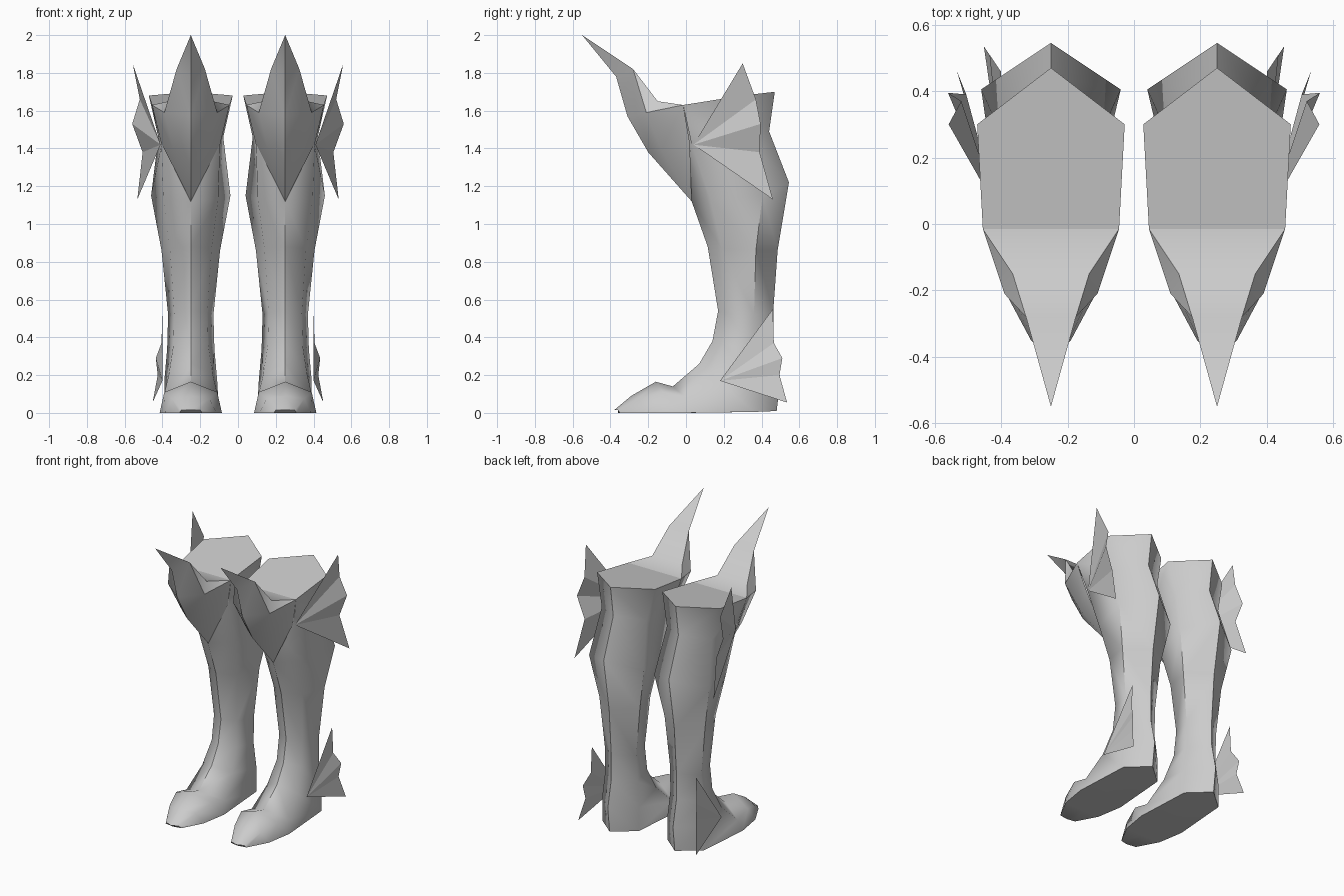
import bpy, bmesh, math

mat = bpy.data.materials.new("plain grey")
mat.diffuse_color = (0.6, 0.6, 0.6, 1)
CX = 0.25  # centre of each boot


def make(name, verts, faces, side, smooth):
    """Mesh part, mirrored to the given side (+1 right, -1 left)."""
    bm = bmesh.new()
    vs = [bm.verts.new((side * x, y, z)) for x, y, z in verts]
    for f in faces:
        bm.faces.new([vs[i] for i in f])
    bmesh.ops.recalc_face_normals(bm, faces=bm.faces)
    me = bpy.data.meshes.new(name)
    bm.to_mesh(me)
    bm.free()
    me.materials.append(mat)
    ob = bpy.data.objects.new(name, me)
    bpy.context.collection.objects.link(ob)
    if smooth:
        bpy.ops.object.select_all(action='DESELECT')
        ob.select_set(True)
        bpy.context.view_layer.objects.active = ob
        bpy.ops.object.shade_smooth_by_angle(angle=math.radians(smooth))
    return ob


# Boot rings from rim to toe: front (y, z), front side (w, y, z), back side (w, y, z), back (y, z)
RINGS = [
    ((-0.015, 1.63), (0.205, -0.015, 1.63), (0.222, 0.30, 1.68), (0.47, 1.70)),
    ((-0.03, 1.42), (0.155, 0.03, 1.42), (0.172, 0.32, 1.46), (0.44, 1.49)),
    ((0.03, 1.12), (0.145, 0.13, 1.13), (0.21, 0.405, 1.15), (0.545, 1.22)),
    ((0.115, 0.88), (0.11, 0.19, 0.87), (0.155, 0.37, 0.86), (0.485, 0.86)),
    ((0.17, 0.54), (0.088, 0.22, 0.53), (0.12, 0.36, 0.52), (0.462, 0.54)),
    ((0.14, 0.38), (0.092, 0.20, 0.36), (0.125, 0.35, 0.34), (0.462, 0.36)),
    ((0.07, 0.26), (0.115, 0.13, 0.21), (0.14, 0.36, 0.17), (0.50, 0.18)),
    ((-0.07, 0.14), (0.145, 0.00, 0.08), (0.14, 0.36, 0.005), (0.48, 0.01)),
    ((-0.16, 0.165), (0.14, -0.12, 0.11), (0.165, -0.03, 0.0), (0.00, 0.0)),
    ((-0.29, 0.09), (0.10, -0.25, 0.075), (0.135, -0.21, 0.0), (-0.21, 0.0)),
    ((-0.38, 0.015), (0.05, -0.36, 0.015), (0.06, -0.35, 0.0), (-0.36, 0.0)),
]


def boot(side):
    verts, faces = [], []
    for f, s, b, r in RINGS:
        verts += [(CX, *f), (CX + s[0], *s[1:]), (CX + b[0], *b[1:]),
                  (CX, *r), (CX - b[0], *b[1:]), (CX - s[0], *s[1:])]
    for k in range(len(RINGS) - 1):
        for i in range(6):
            j = (i + 1) % 6
            faces.append((6 * k + i, 6 * k + j, 6 * k + 6 + j, 6 * k + 6 + i))
    faces.append(range(6))
    n = len(verts) - 6
    faces.append(range(n, n + 6))
    return make("boot", verts, faces, side, 62)


# Knee guard: centre line points, then right half points mirrored to the left half
CENTRE = [(0.03, 1.12), (-0.20, 1.38), (-0.31, 1.57), (-0.37, 1.78), (-0.55, 2.0)]
HALF = [(0.09, -0.13, 1.39), (0.157, 0.02, 1.43), (0.14, -0.21, 1.59),
        (0.205, -0.015, 1.63), (0.115, -0.15, 1.65), (0.075, -0.28, 1.82)]


def knee_guard(side):
    verts = [(CX, y, z) for y, z in CENTRE]
    verts += [(CX + w, y, z) for w, y, z in HALF]
    verts += [(CX - w, y, z) for w, y, z in HALF]
    faces = []
    for o in (5, 11):
        m1, e1, m2, e2, b, c = range(o, o + 6)
        faces += [(0, m1, 1), (0, e1, m1), (1, m1, m2, 2), (m1, e1, e2, m2),
                  (m2, e2, b), (m2, b, c), (2, m2, c, 3), (3, c, 4)]
    # flared upper surface
    faces += [(8, 9, 15, 14), (9, 10, 16, 15), (10, 4, 16)]
    return make("knee_guard", verts, faces, side, 50)


# Side fins: anchor point followed by the jagged outer edge, from top to bottom
UPPER_FIN = [(0.41, 0.04, 1.42), (0.558, 0.30, 1.85), (0.52, 0.37, 1.66),
             (0.56, 0.395, 1.53), (0.505, 0.39, 1.38), (0.533, 0.46, 1.13)]
LOWER_FIN = [(0.40, 0.18, 0.17), (0.40, 0.46, 0.55), (0.405, 0.465, 0.37),
             (0.435, 0.51, 0.29), (0.425, 0.495, 0.20), (0.452, 0.535, 0.055)]


def fin(name, pts, side):
    return make(name, pts, [(0, i, i + 1) for i in range(1, len(pts) - 1)], side, 0)


for s in (1, -1):
    boot(s)
    knee_guard(s)
    fin("upper_fin", UPPER_FIN, s)
    fin("lower_fin", LOWER_FIN, s)
